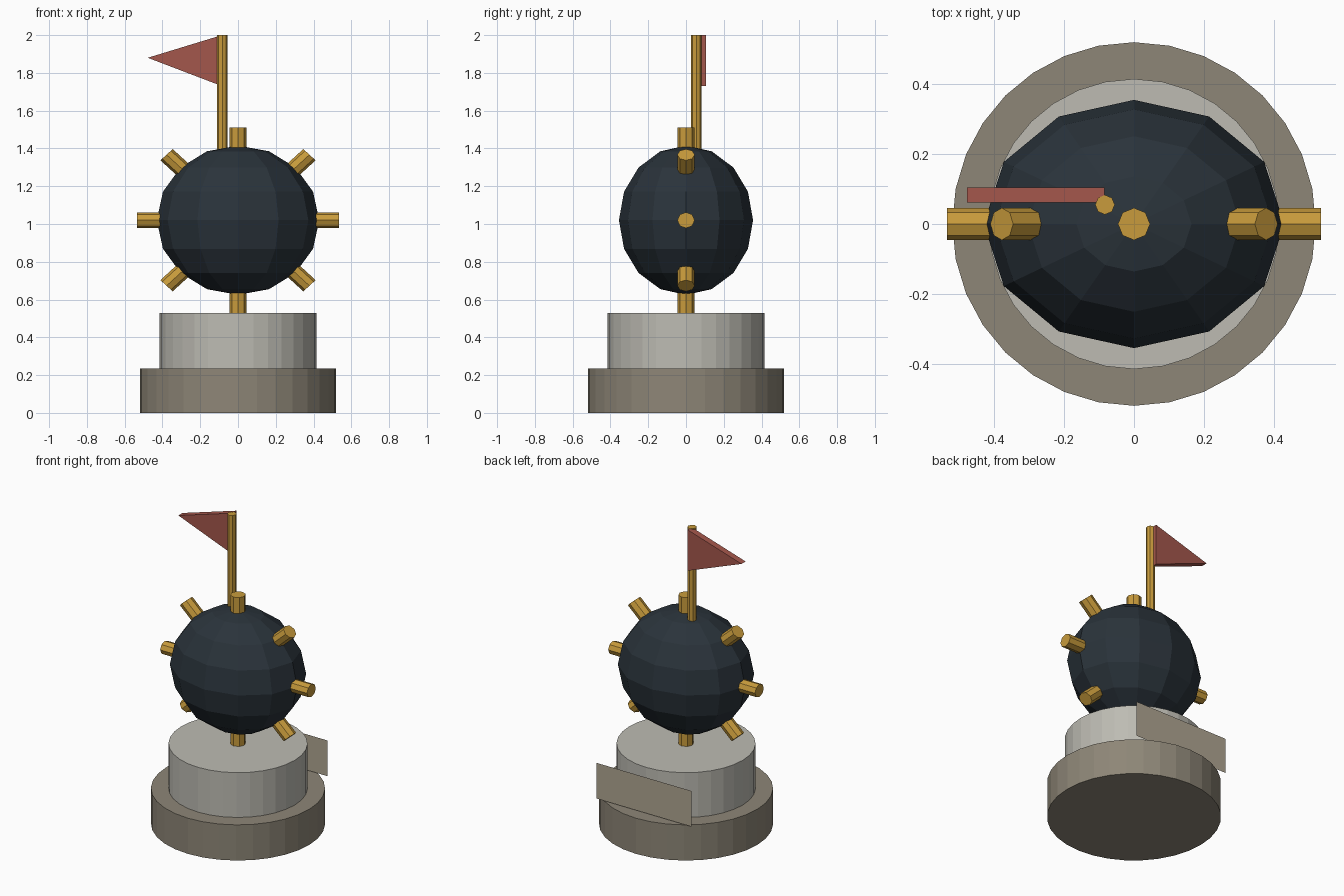
import bpy, bmesh, math
from mathutils import Matrix, Vector

if "Cube" in bpy.data.objects:
    bpy.data.objects.remove(bpy.data.objects["Cube"])


def material(name, rgb):
    m = bpy.data.materials.new(name)
    m.diffuse_color = (*rgb, 1)
    m.use_nodes = True
    m.node_tree.nodes["Principled BSDF"].inputs["Base Color"].default_value = m.diffuse_color
    return m


NAVY = material("dark navy", (0.023, 0.033, 0.043))
BRASS = material("brass", (0.58, 0.33, 0.045))
RED = material("faded red", (0.37, 0.095, 0.072))
GREY = material("light grey", (0.51, 0.50, 0.45))
STONE = material("brown stone", (0.27, 0.24, 0.185))
TAN = material("tan plaque", (0.43, 0.375, 0.285))


def finish(name, bm, mat):
    bmesh.ops.recalc_face_normals(bm, faces=bm.faces)
    mesh = bpy.data.meshes.new(name)
    bm.to_mesh(mesh)
    bm.free()
    mesh.materials.append(mat)
    obj = bpy.data.objects.new(name, mesh)
    bpy.context.collection.objects.link(obj)
    return obj


def cylinder(name, mat, r, z0, z1, sides, x=0, y=0, after=Matrix()):
    bm = bmesh.new()
    place = after @ Matrix.Translation((x, y, (z0 + z1) / 2))
    bmesh.ops.create_cone(bm, cap_ends=True, segments=sides, radius1=r,
                          radius2=r, depth=z1 - z0, matrix=place)
    return finish(name, bm, mat)


# Two-step round pedestal
cylinder("pedestal_base", STONE, 0.52, 0, 0.235, 32)
cylinder("pedestal_drum", GREY, 0.415, 0.235, 0.53, 32)

# Flat plaque behind the drum
bm = bmesh.new()
bm.faces.new([bm.verts.new((x, 0.436, z)) for x, z in
              ((0.347, 0.24), (-0.347, 0.24), (-0.347, 0.475), (0.347, 0.475))])
finish("plaque", bm, TAN)

# Squashed low-poly ball
CENTRE = Matrix.Translation((0, 0, 1.02))
bm = bmesh.new()
bmesh.ops.create_uvsphere(bm, u_segments=12, v_segments=8, radius=1,
                          matrix=CENTRE @ Matrix.Diagonal((0.43, 0.355, 0.395, 1)))
finish("ball", bm, NAVY)

# Eight horns around the ball, flattened with it
for i in range(8):
    spin = Matrix.Rotation(math.radians(45 * i), 4, 'Y')
    squash = Matrix.Diagonal((1, 1, 0.917, 1))
    cylinder(f"horn_{i + 1}", BRASS, 0.046, 0.36, 0.535, 8, after=CENTRE @ squash @ spin)

# Flag pole
cylinder("flag_pole", BRASS, 0.028, 1.3, 2.0, 8, x=-0.083, y=0.055)

# Triangular pennant
bm = bmesh.new()
tri = bm.faces.new([bm.verts.new((x, 0.062, z)) for x, z in
                    ((-0.085, 2.0), (-0.085, 1.73), (-0.478, 1.88))])
ext = bmesh.ops.extrude_face_region(bm, geom=[tri], use_keep_orig=True)
bmesh.ops.translate(bm, vec=Vector((0, 0.043, 0)),
                    verts=[v for v in ext["geom"] if isinstance(v, bmesh.types.BMVert)])
finish("pennant", bm, RED)
